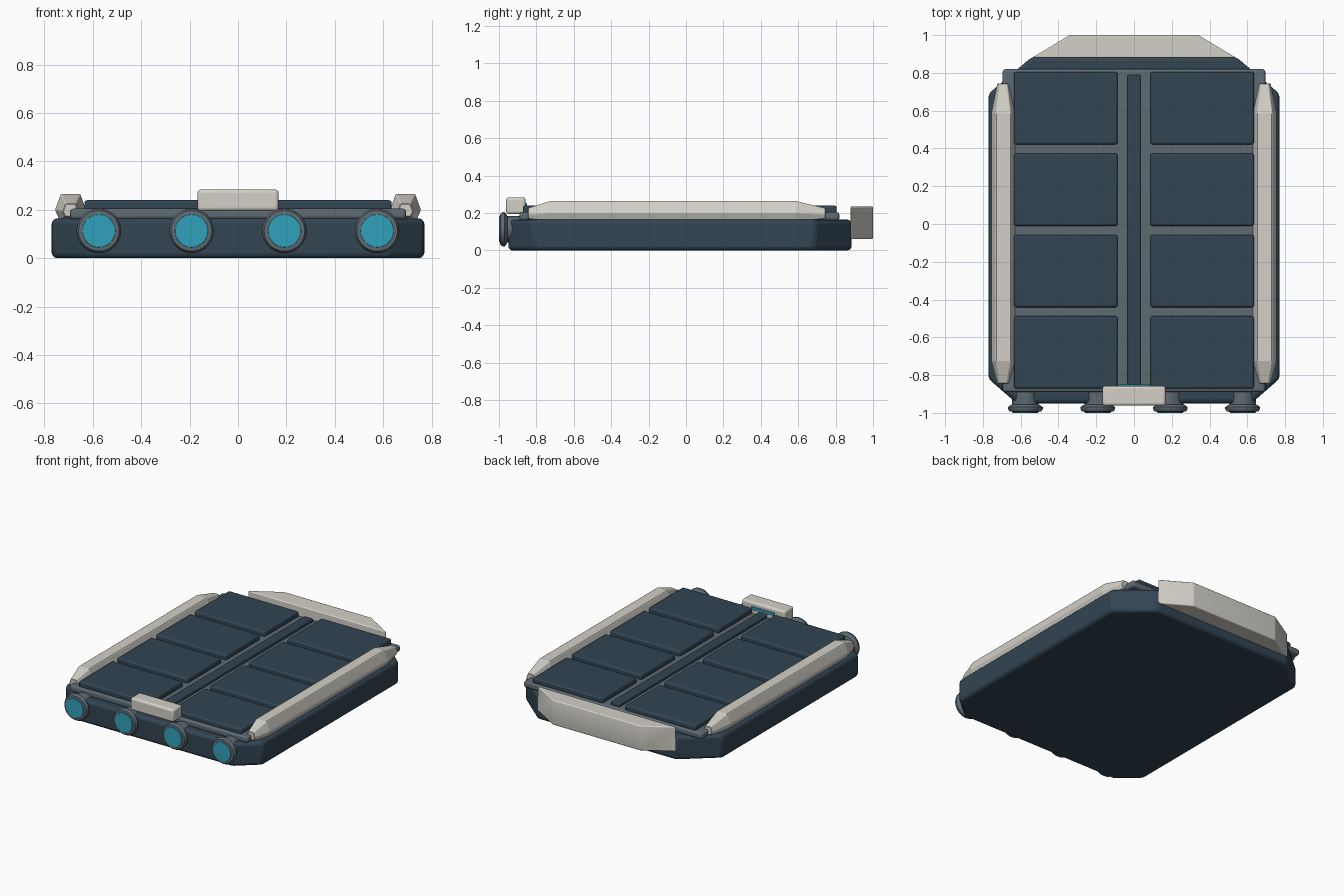
import bpy, bmesh, math

if "Cube" in bpy.data.objects:
    bpy.data.objects.remove(bpy.data.objects["Cube"])


def material(name, rgb):
    m = bpy.data.materials.new(name)
    m.diffuse_color = (*rgb, 1)
    m.use_nodes = True
    m.node_tree.nodes["Principled BSDF"].inputs["Base Color"].default_value = m.diffuse_color
    return m


NAVY = material("navy", (0.032, 0.058, 0.085))
GREY = material("slate_grey", (0.11, 0.145, 0.17))
IVORY = material("ivory", (0.65, 0.63, 0.57))
CYAN = material("cyan", (0.03, 0.36, 0.50))


def loft(name, rings, mat, bevel=0.0, segments=3, smooth=True):
    """Skin equal-length rings of points and cap both ends."""
    bm = bmesh.new()
    loops = [[bm.verts.new(p) for p in ring] for ring in rings]
    n = len(loops[0])
    for a, b in zip(loops, loops[1:]):
        for i in range(n):
            j = (i + 1) % n
            bm.faces.new((a[i], a[j], b[j], b[i]))
    bm.faces.new(loops[0])
    bm.faces.new(loops[-1])
    bmesh.ops.recalc_face_normals(bm, faces=bm.faces)
    me = bpy.data.meshes.new(name)
    bm.to_mesh(me)
    bm.free()
    me.materials.append(mat)
    ob = bpy.data.objects.new(name, me)
    bpy.context.collection.objects.link(ob)
    if bevel:
        mod = ob.modifiers.new("bevel", 'BEVEL')
        mod.width, mod.segments = bevel, segments
    if smooth:
        bpy.ops.object.select_all(action='DESELECT')
        ob.select_set(True)
        bpy.context.view_layer.objects.active = ob
        bpy.ops.object.shade_smooth_by_angle(angle=math.radians(35))
    return ob


def slab(name, outline, z0, z1, mat, bevel):
    return loft(name, [[(x, y, z) for x, y in outline] for z in (z0, z1)], mat, bevel)


def box(name, x0, x1, y0, y1, z0, z1, mat, bevel):
    return slab(name, [(x0, y0), (x1, y0), (x1, y1), (x0, y1)], z0, z1, mat, bevel)


def lathe_y(name, x, z, profile, mat, bevel=0.0):
    """Round part about an axis along y; profile is (radius, y)."""
    rings = [[(x + r * math.cos(k * math.tau / 40), y, z + r * math.sin(k * math.tau / 40))
              for k in range(40)] for r, y in profile]
    return loft(name, rings, mat, bevel)


# hull with clipped corners
half = [(0.62, -0.95), (0.77, -0.82), (0.77, 0.69), (0.54, 0.885)]
slab("hull", half + [(-x, y) for x, y in reversed(half)], 0, 0.165, NAVY, 0.022)

# deck plate and centre spine
box("deck", -0.695, 0.695, -0.89, 0.82, 0.16, 0.205, GREY, 0.014)
box("centre_spine", -0.035, 0.035, -0.86, 0.79, 0.195, 0.228, NAVY, 0.008)

# two columns of four cover panels
for row in range(4):
    y = -0.68 + row * 0.431
    for side in (-1, 1):
        xs = sorted((side * 0.087, side * 0.635))
        box("cover_panel", *xs, y - 0.192, y + 0.192, 0.195, 0.24, NAVY, 0.012)

# faceted side rails with tapered ends
section = [(-0.045, 0.155), (0.045, 0.155), (0.064, 0.20), (0.04, 0.265),
           (-0.04, 0.265), (-0.064, 0.20)]
for side in (-1, 1):
    rings = []
    for y, s in ((-0.845, 0.5), (-0.725, 1), (0.585, 1), (0.745, 0.5)):
        rings.append([(side * 0.692 + px * s, y, 0.187 + (pz - 0.187) * s)
                      for px, pz in section])
    loft("side_rail", rings, IVORY, 0.003, 1, smooth=False)

# rear bumper
slab("rear_bumper", [(-0.54, 0.88), (0.54, 0.88), (0.34, 1.0), (-0.34, 1.0)],
     0.06, 0.235, IVORY, 0.007)

# front latch block with light strip
box("front_latch", -0.168, 0.168, -0.962, -0.858, 0.195, 0.284, IVORY, 0.014)
box("latch_light", -0.09, 0.09, -0.87, -0.849, 0.235, 0.255, CYAN, 0.002)

# four front lamps
for x in (-0.575, -0.192, 0.192, 0.575):
    lathe_y("lamp_housing", x, 0.113,
            [(0.07, -0.84), (0.07, -0.955), (0.083, -0.962), (0.092, -0.970),
             (0.092, -0.980), (0.084, -0.992), (0.072, -0.994)], GREY)
    lathe_y("lamp_lens", x, 0.113, [(0.068, -0.96), (0.068, -1.0)], CYAN, 0.002)
